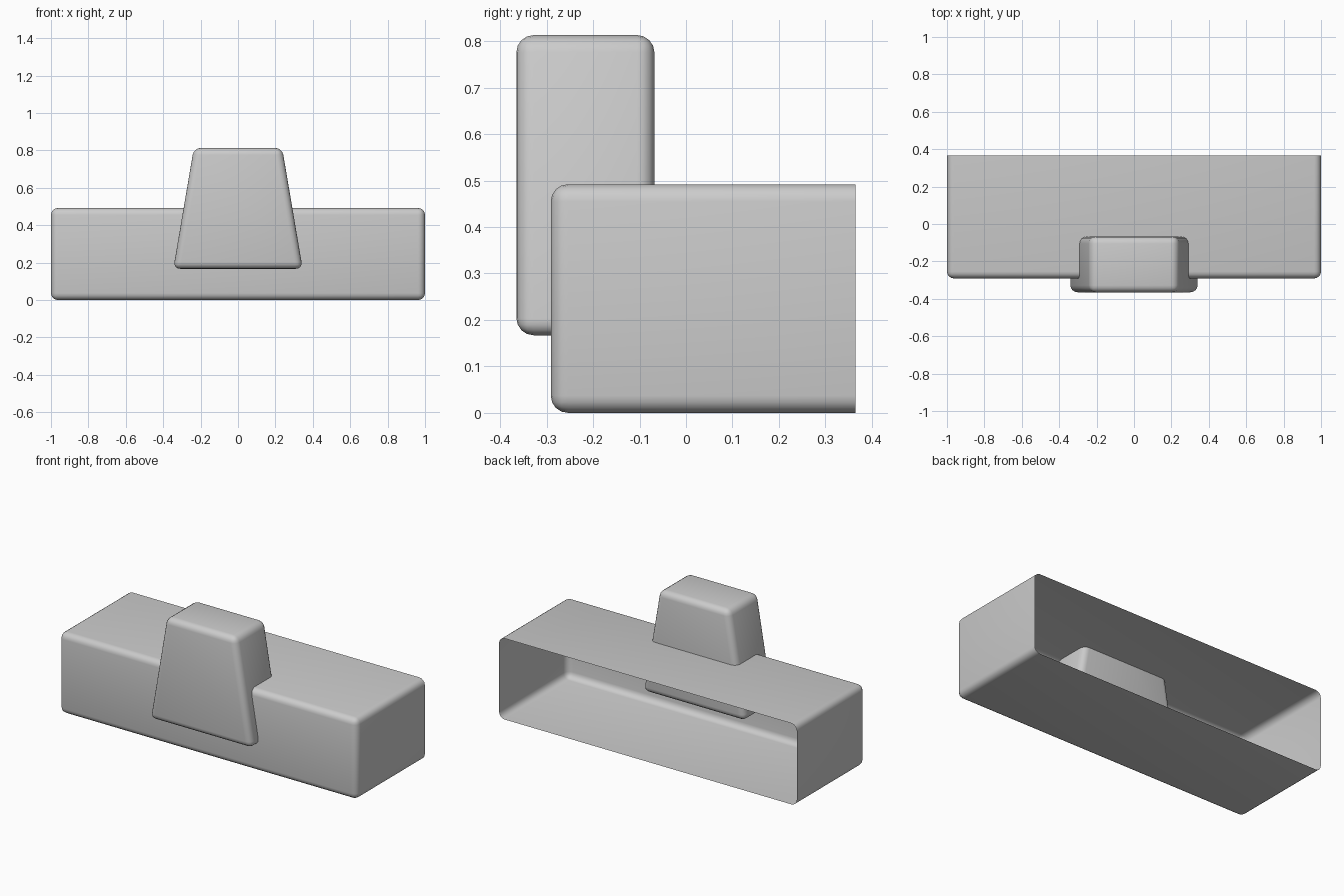
import bpy, bmesh

if "Cube" in bpy.data.objects:
    bpy.data.objects.remove(bpy.data.objects["Cube"])

BEVEL = 0.037


def rounded_block(name, y0, y1, z0, z1, half_bottom, half_top, open_at=None):
    """Block with rounded edges; optionally cut open (no cap) at a given y."""
    bm = bmesh.new()
    bmesh.ops.create_cube(bm, size=2)
    for v in bm.verts:
        half = half_top if v.co.z > 0 else half_bottom
        v.co.x *= half
        v.co.y = y1 if v.co.y > 0 else y0
        v.co.z = z1 if v.co.z > 0 else z0
    bmesh.ops.bevel(bm, geom=bm.edges[:], offset=BEVEL, offset_type='OFFSET',
                    segments=4, profile=0.5, affect='EDGES')
    if open_at is not None:
        bmesh.ops.bisect_plane(bm, geom=bm.verts[:] + bm.edges[:] + bm.faces[:],
                               plane_co=(0, open_at, 0), plane_no=(0, 1, 0),
                               clear_outer=True)
    bmesh.ops.recalc_face_normals(bm, faces=bm.faces[:])
    if open_at is not None:
        # Make sure the open shell faces outwards
        top = max(bm.faces, key=lambda f: f.calc_center_median().z)
        if top.normal.z < 0:
            bmesh.ops.reverse_faces(bm, faces=bm.faces[:])
    mesh = bpy.data.meshes.new(name)
    bm.to_mesh(mesh)
    bm.free()
    obj = bpy.data.objects.new(name, mesh)
    bpy.context.collection.objects.link(obj)
    bpy.ops.object.select_all(action='DESELECT')
    obj.select_set(True)
    bpy.context.view_layer.objects.active = obj
    bpy.ops.object.shade_smooth_by_angle(angle=0.7)
    return obj


# Long hollow body, open at the back
rounded_block("body_shell", -0.291, 0.6, 0.0, 0.492, 1.0, 1.0, open_at=0.365)

# Tapered keystone block set into the front
rounded_block("keystone", -0.365, -0.068, 0.167, 0.813, 0.346, 0.236)
